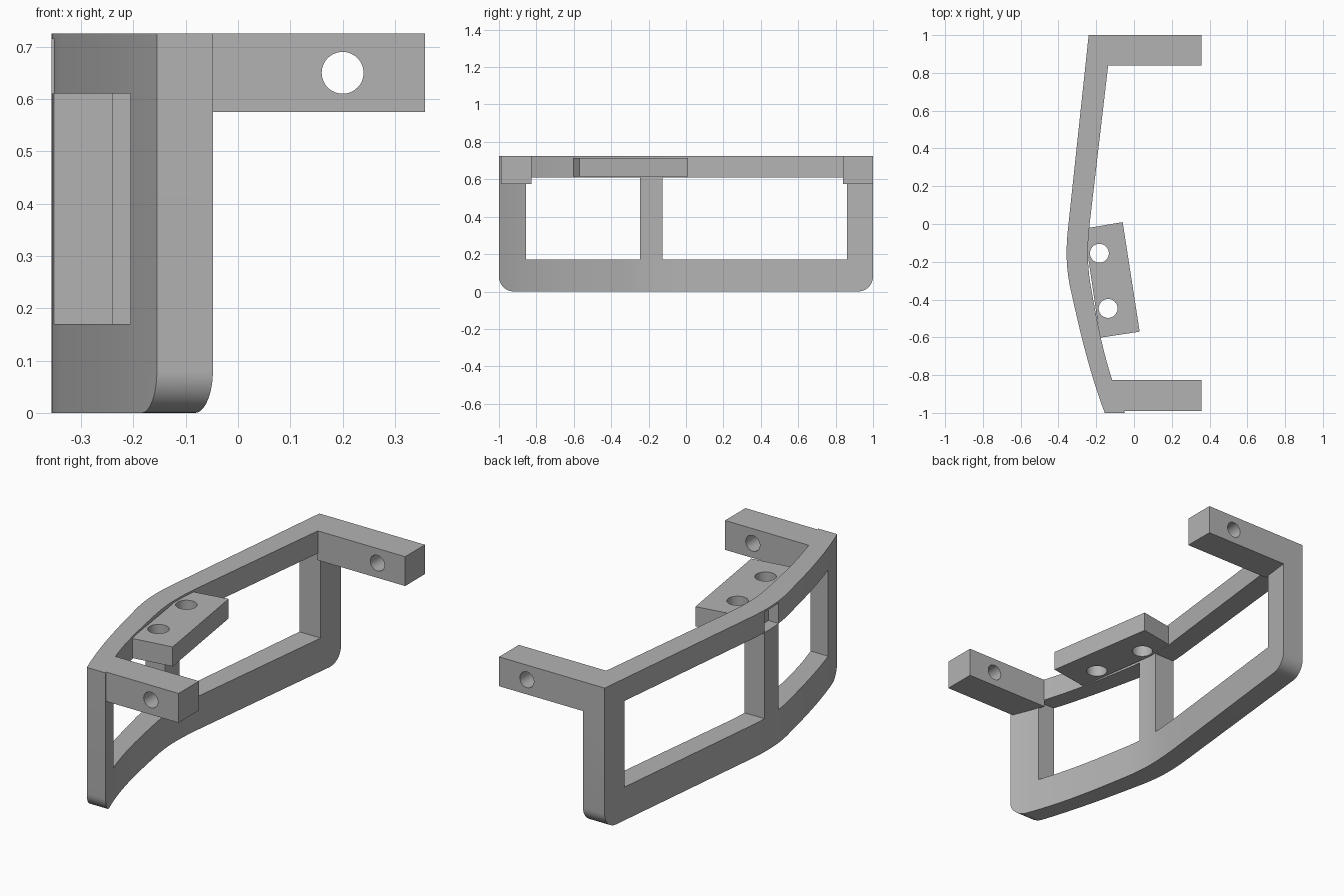
import bpy, bmesh, math
from mathutils import Vector, Matrix
from mathutils.geometry import interpolate_bezier

if "Cube" in bpy.data.objects:
    bpy.data.objects.remove(bpy.data.objects["Cube"])

grey = bpy.data.materials.new("plain_grey")
grey.use_nodes = True
grey.diffuse_color = (0.45, 0.45, 0.45, 1)
grey.node_tree.nodes["Principled BSDF"].inputs["Base Color"].default_value = (0.45, 0.45, 0.45, 1)


def prism(name, outline, low, high, axis="z"):
    """Extrude a flat outline: (x, y) along z, or (y, z) along x."""
    bm = bmesh.new()
    place = (lambda p: (p[0], p[1], low)) if axis == "z" else (lambda p: (low, p[0], p[1]))
    face = bm.faces.new([bm.verts.new(place(p)) for p in outline])
    moved = bmesh.ops.extrude_face_region(bm, geom=[face])["geom"]
    step = Vector((0, 0, high - low)) if axis == "z" else Vector((high - low, 0, 0))
    bmesh.ops.translate(bm, vec=step, verts=[v for v in moved if isinstance(v, bmesh.types.BMVert)])
    bmesh.ops.recalc_face_normals(bm, faces=bm.faces)
    return finish(name, bm)


def rod(name, centre, radius, length, axis):
    bm = bmesh.new()
    bmesh.ops.create_cone(bm, cap_ends=True, segments=48, radius1=radius, radius2=radius, depth=length)
    if axis == "y":
        bmesh.ops.rotate(bm, matrix=Matrix.Rotation(math.pi / 2, 3, "X"), verts=bm.verts)
    bmesh.ops.translate(bm, vec=centre, verts=bm.verts)
    return finish(name, bm)


def block(name, x, y, z):
    return prism(name, [(x[0], y[0]), (x[1], y[0]), (x[1], y[1]), (x[0], y[1])], *z)


def finish(name, bm):
    mesh = bpy.data.meshes.new(name)
    bm.to_mesh(mesh)
    bm.free()
    obj = bpy.data.objects.new(name, mesh)
    bpy.context.collection.objects.link(obj)
    mesh.materials.append(grey)
    return obj


def combine(obj, tools, operation="DIFFERENCE"):
    """Apply a boolean for each tool and remove the tool."""
    for tool in tools:
        mod = obj.modifiers.new("cut", "BOOLEAN")
        mod.object, mod.operation, mod.solver = tool, operation, "EXACT"
        bpy.context.view_layer.objects.active = obj
        bpy.ops.object.modifier_apply(modifier=mod.name)
        bpy.data.objects.remove(tool)


def bend(*points):
    return [p.to_2d() for p in interpolate_bezier(*[Vector((*p, 0)) for p in points], 16)]


# Bowed plan of the frame: straight rear half, bend, then a gently curved front
outer = [(-0.24, 1)]
outer += bend((-0.35, -0.03), (-0.362, -0.145), (-0.36, -0.25), (-0.33, -0.37))
outer += bend((-0.33, -0.37), (-0.284, -0.58), (-0.234, -0.79), (-0.155, -1))[1:]
inner = [(-0.118, 1)]
inner += bend((-0.235, 0), (-0.247, -0.12), (-0.25, -0.22), (-0.225, -0.35))
inner += bend((-0.225, -0.35), (-0.186, -0.567), (-0.146, -0.783), (-0.048, -1))[1:]
TOP = 0.725
frame = prism("bowed_frame", outer + inner[::-1], 0, TOP)

# Rounded lower corners
R = 0.08
corner = [(1 - R + R * math.sin(a), R - R * math.cos(a))
          for a in [math.pi / 2 * i / 12 for i in range(13)]]
half = corner + [(1, TOP + 0.1)]
side = half + [(-y, z) for y, z in reversed(half)]
combine(frame, [prism("side_outline", side, -0.6, 0.3, "x")], "INTERSECT")

# Two windows with a pillar between, and a shallow pocket above the pillar
combine(frame, [
    block("front_window", (-0.6, 0.3), (-0.855, -0.245), (0.17, 0.61)),
    block("rear_window", (-0.6, 0.3), (-0.125, 0.86), (0.17, 0.61)),
    block("pocket", (-0.6, -0.295), (-0.245, -0.125), (0.61, 0.715)),
])

# Mounting arms with a bolt hole each
arms = {
    "front_arm": [(-0.12, -0.825), (0.357, -0.825), (0.357, -0.99), (-0.06, -0.99)],
    "rear_arm": [(-0.142, 0.84), (0.357, 0.84), (0.357, 1), (-0.123, 1)],
}
parts = [frame]
for name, plan in arms.items():
    arm = prism(name, plan, 0.575, TOP)
    combine(arm, [rod("bolt_hole", (0.2, plan[0][1], 0.65), 0.04, 0.6, "y")])
    parts.append(arm)

# Slanted tab with two vertical holes
tab = prism("bracket_tab", [(-0.265, -0.025), (-0.06, 0.01), (0.03, -0.57), (-0.18, -0.602)], 0.615, 0.715)
combine(tab, [rod("tab_hole", (x, y, 0.66), 0.05, 0.4, "z")
              for x, y in [(-0.183, -0.155), (-0.137, -0.447)]])
parts.append(tab)

# Smooth the rounded surfaces, keep the edges crisp
bpy.ops.object.select_all(action="DESELECT")
for part in parts:
    part.select_set(True)
bpy.context.view_layer.objects.active = frame
bpy.ops.object.shade_smooth_by_angle(angle=math.radians(25))
